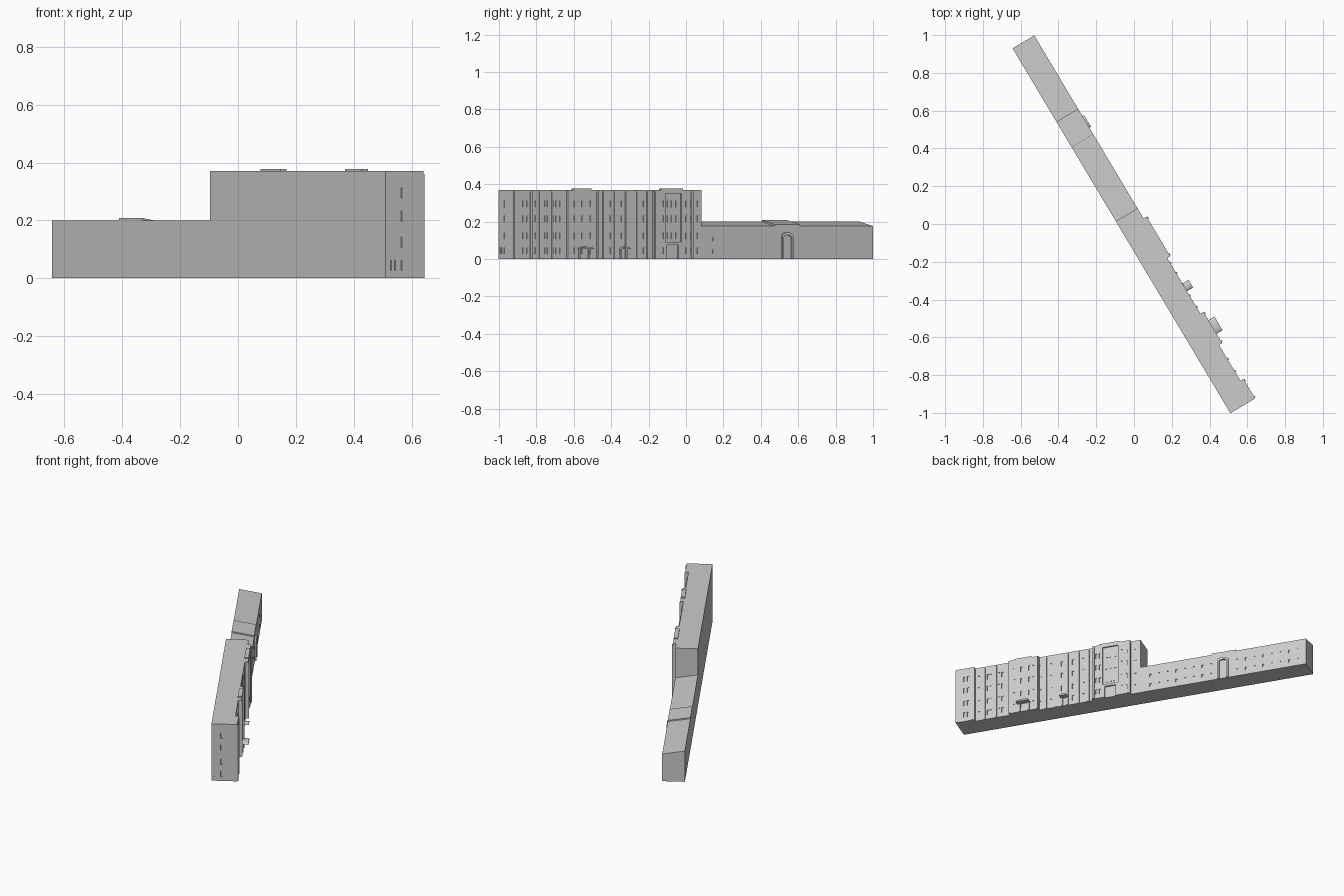
import bpy, bmesh, math
from mathutils import Matrix, Vector

if "Cube" in bpy.data.objects:
    bpy.data.objects.remove(bpy.data.objects["Cube"])

# Local frame: s runs along the block, w goes from back wall to street facade
U = Vector((0.5126, -0.8587, 0)).normalized()
N = Vector((-U.y, U.x, 0))
ORIGIN = Vector((-0.643, 0.93, 0))
L, STEP, BASE, PROUD = 2.25, 1.066, 0.134, 0.153
FLOORS = (0.045, 0.125, 0.215, 0.295)


def S(y):
    """Distance along the block for a facade point with the given world y."""
    return (ORIGIN.y + N.y * BASE - y) / -U.y


def prism(bm, pts, vec):
    face = bm.faces.new([bm.verts.new(p) for p in pts])
    ext = bmesh.ops.extrude_face_region(bm, geom=[face])
    moved = [g for g in ext["geom"] if isinstance(g, bmesh.types.BMVert)]
    bmesh.ops.translate(bm, vec=vec, verts=moved)


def box(bm, s0, s1, w0, w1, z0, z1):
    prism(bm, [(s0, w0, z0), (s1, w0, z0), (s1, w1, z0), (s0, w1, z0)], (0, 0, z1 - z0))


def finish(bm, name):
    bmesh.ops.recalc_face_normals(bm, faces=bm.faces)
    m = Matrix((U, N, Vector((0, 0, 1)))).transposed().to_4x4()
    m.translation = ORIGIN
    bm.transform(m)
    mesh = bpy.data.meshes.new(name)
    bm.to_mesh(mesh)
    bm.free()
    ob = bpy.data.objects.new(name, mesh)
    bpy.context.collection.objects.link(ob)
    return ob


def boxes(name, items):
    bm = bmesh.new()
    for b in items:
        box(bm, *b)
    return finish(bm, name)


def cut(ob, items):
    """Carve shallow recesses out of a body."""
    tool = boxes(ob.name + "_cutter", items)
    tool.hide_render = True
    tool.hide_set(True)
    mod = ob.modifiers.new("recesses", 'BOOLEAN')
    mod.operation, mod.solver, mod.object = 'DIFFERENCE', 'EXACT', tool


def pane(s, w, z, width=0.012, height=0.034, depth=0.004):
    return (s - width / 2, s + width / 2, w - depth, w + 0.02, z - height / 2, z + height / 2)


def arch(s, half, spring, rise, w, n=8):
    """Round-topped outline in the facade plane."""
    top = [(s + half * math.cos(math.pi * i / n), w, spring + rise * math.sin(math.pi * i / n))
           for i in range(n + 1)]
    return [(s + half, w, 0)] + top + [(s - half, w, 0)]


# Low wing with a single-pitch roof
bm = bmesh.new()
prism(bm, [(0, 0, 0), (0, BASE, 0), (0, BASE, 0.177), (0, 0, 0.2)], (STEP, 0, 0))
low = finish(bm, "low_wing")
gate = S(0.54)
cut(low, [pane(0.05 + 0.056 * i, BASE, z, 0.011, 0.02) for i in range(18) for z in (0.04, 0.107)
          if abs(0.05 + 0.056 * i - gate) > 0.06])

# Raised roof patch over the gateway
bm = bmesh.new()
prism(bm, [(S(0.61), 0, 0.19), (S(0.61), BASE, 0.17), (S(0.61), BASE, 0.185), (S(0.61), 0, 0.208)],
      (S(0.475) - S(0.61), 0, 0))
finish(bm, "raised_roof")

# Gateway surround: arched frame plus door leaf
bm = bmesh.new()
outer = arch(gate, 0.035, 0.128, 0.014, BASE - 0.002)
inner = arch(gate, 0.024, 0.116, 0.012, BASE - 0.002)
prism(bm, outer + inner[::-1], (0, 0.012, 0))
finish(bm, "gateway_frame")

# Tall block
tall = boxes("tall_block", [(STEP, L, 0, BASE, 0, 0.37)])
mid_pil = [S(y) for y in (-0.44, -0.38, -0.32, -0.26, -0.205)]
south_pil = [S(y) for y in (-0.78, -0.715)]
wins = []
for y in (-0.47, -0.41, -0.35, -0.29, -0.232, -0.68, -0.70, -0.745, -0.76, -0.81, 0.055):
    wins += [pane(S(y), BASE, z) for z in FLOORS]
# End wall windows
for w, rows in ((0.06, FLOORS), (0.018, FLOORS[:1]), (0.034, FLOORS[:1])):
    wins += [(L - 0.004, L + 0.02, w - 0.005, w + 0.005, z - 0.018, z + 0.018) for z in rows]
cut(tall, wins)

# Projecting bays
bays = {"north_bay": (0.03, -0.18), "middle_bay": (-0.475, -0.64), "south_bay": (-0.83, None)}
win_y = {"north_bay": (0.012, -0.015, -0.135, -0.155), "middle_bay": (-0.505, -0.525, -0.57, -0.61),
         "south_bay": (-0.865, -0.885)}
for name, (y0, y1) in bays.items():
    s0, s1 = S(y0), L if y1 is None else S(y1)
    bay = boxes(name, [(s0, s1, BASE - 0.03, PROUD, 0, 0.37)])
    holes = [pane(S(y), PROUD, z, 0.01) for y in win_y[name] for z in FLOORS]
    if name == "north_bay":
        # Tall sunken panel and doorway below it
        holes += [(S(-0.035), S(-0.12), PROUD - 0.008, PROUD + 0.02, 0.09, 0.35),
                  (S(-0.05), S(-0.11), PROUD - 0.01, PROUD + 0.02, -0.01, 0.075)]
    cut(bay, holes)
    # Corner strips of the bay
    boxes(name + "_strips", [(a, a + 0.012, PROUD - 0.002, PROUD + 0.005, 0, 0.36)
                             for a in (s0 + 0.004, s1 - 0.016)])

# Windows inside the sunken panel, as thin proud frames
boxes("panel_windows", [(S(y) - 0.008, S(y) + 0.008, PROUD - 0.009, PROUD - 0.005, z - 0.018, z + 0.018)
                        for y in (-0.055, -0.078, -0.1) for z in FLOORS[1:]])

# Pilasters between bays
boxes("pilasters", [(s - 0.006, s + 0.006, BASE - 0.002, BASE + 0.006, 0, 0.36)
                    for s in mid_pil + south_pil])

# Low parapets crowning two bays
boxes("parapets", [(S(a), S(b), BASE - 0.006, PROUD, 0.36, 0.377)
                   for a, b in ((-0.025, -0.14), (-0.515, -0.61))])

# Entrance canopies with a shallow arched slab and side posts
for name, y, half, reach in (("main_canopy", -0.555, 0.042, 0.19), ("side_canopy", -0.335, 0.024, 0.172)):
    s, n = S(y), 8
    bm = bmesh.new()
    curve = [(s + half * math.cos(math.pi * i / n), BASE - 0.01, 0.054 + 0.012 * math.sin(math.pi * i / n))
             for i in range(n + 1)]
    prism(bm, curve, (0, reach - BASE + 0.01, 0))
    finish(bm, name)
    w = PROUD if half > 0.03 else BASE
    boxes(name + "_jambs", [(s + k * half * 0.7 - 0.005, s + k * half * 0.7 + 0.005, w - 0.004, w + 0.007, 0, 0.056)
                            for k in (-1, 1)])
